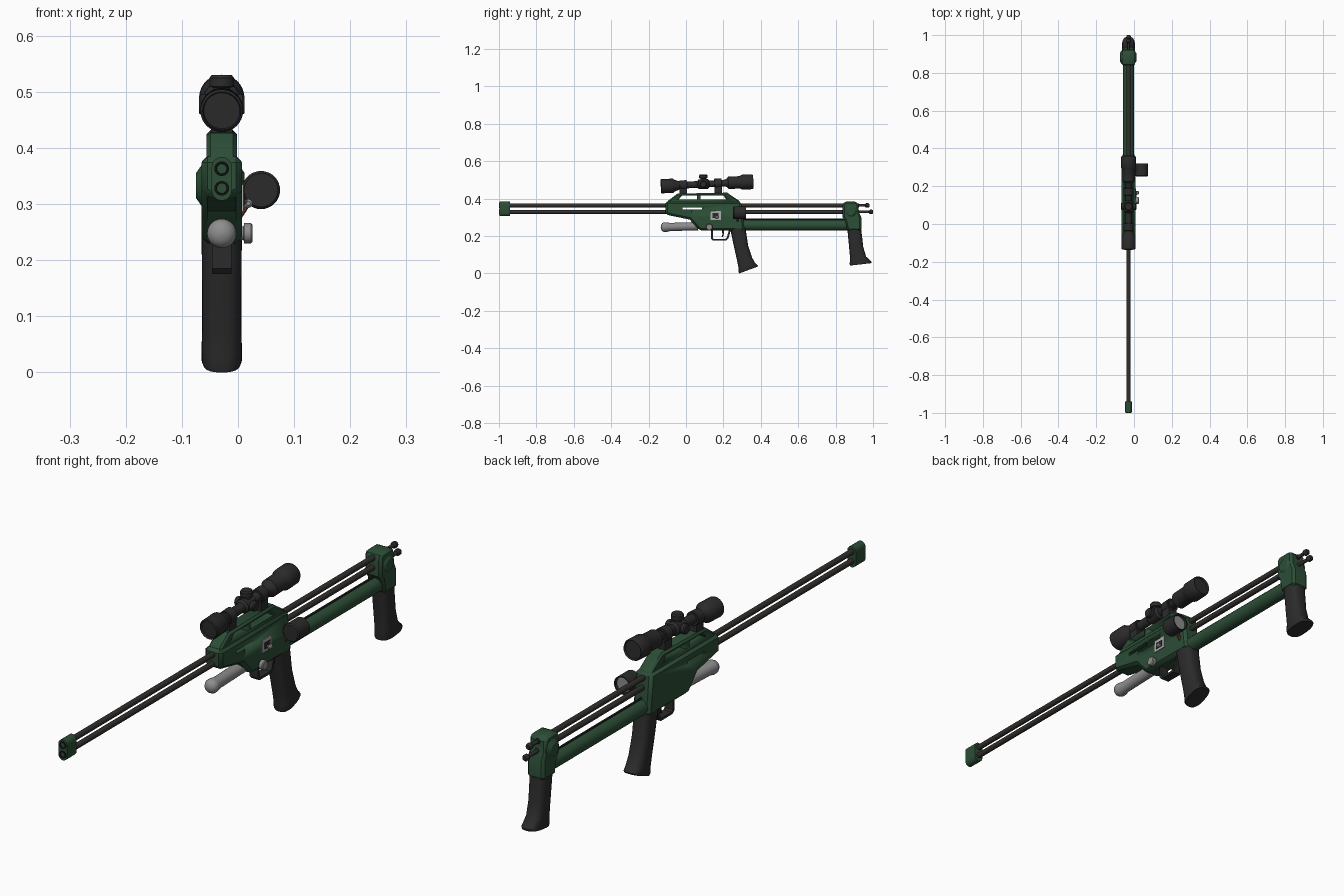
import bpy, bmesh, math
from mathutils import Vector

CX = -0.029  # centre line of the gun


def material(name, r, g, b):
    m = bpy.data.materials.new(name)
    m.diffuse_color = (r, g, b, 1)
    return m


GREEN = material("dark green", 0.025, 0.075, 0.037)
BLACK = material("black", 0.024, 0.024, 0.024)
STEEL = material("barrel steel", 0.032, 0.029, 0.026)
SILVER = material("silver", 0.27, 0.27, 0.27)
PLATE = material("light grey", 0.42, 0.42, 0.42)
RED = material("red brown", 0.16, 0.045, 0.03)
BORE = material("bore black", 0.006, 0.006, 0.006)


def finish(name, bm, mat, bevel=0.0, angle=35):
    bmesh.ops.recalc_face_normals(bm, faces=bm.faces)
    if bevel:
        edges = [e for e in bm.edges if len(e.link_faces) == 2
                 and e.calc_face_angle(0) > math.radians(40)]
        bmesh.ops.bevel(bm, geom=edges, offset=bevel, segments=1,
                        affect='EDGES', clamp_overlap=True)
    me = bpy.data.meshes.new(name)
    bm.to_mesh(me)
    bm.free()
    me.polygons.foreach_set("use_smooth", [True] * len(me.polygons))
    me.set_sharp_from_angle(angle=math.radians(angle))
    me.materials.append(mat)
    ob = bpy.data.objects.new(name, me)
    bpy.context.collection.objects.link(ob)
    return ob


def skin(bm, rings):
    n = len(rings[0])
    for a, b in zip(rings, rings[1:]):
        for i in range(n):
            bm.faces.new((a[i], a[(i + 1) % n], b[(i + 1) % n], b[i]))
    bm.faces.new(rings[0])
    bm.faces.new(rings[-1])


def lathe(name, pts, origin, axis, mat, seg=24):
    """Turn (radius, distance) points around an axis."""
    bm = bmesh.new()
    q = Vector(axis).to_track_quat('Z', 'Y')
    rings = []
    for r, t in pts:
        r = max(r, 0.0005)
        rings.append([bm.verts.new(Vector(origin) + q @ Vector((
            r * math.cos(2 * math.pi * i / seg),
            r * math.sin(2 * math.pi * i / seg), t))) for i in range(seg)])
    skin(bm, rings)
    return finish(name, bm, mat)


def rod(name, a, b, r, mat, seg=20):
    d = Vector(b) - Vector(a)
    return lathe(name, [(r, 0), (r, d.length)], a, d, mat, seg)


def prism(name, pts, lo, hi, mat, axis='x', bevel=0.0):
    """Extrude a (y, z) profile along x, or an (x, z) profile along y."""
    bm = bmesh.new()
    place = (lambda p, t: (t, p[0], p[1])) if axis == 'x' else (lambda p, t: (p[0], t, p[1]))
    skin(bm, [[bm.verts.new(place(p, t)) for p in pts] for t in (lo, hi)])
    return finish(name, bm, mat, bevel)


def rect(y0, y1, z0, z1):
    return [(y0, z0), (y1, z0), (y1, z1), (y0, z1)]


def grip(name, sections, half):
    """Loft rounded sections given by front and back (y, z) points."""
    bm = bmesh.new()
    rings = []
    for fy, fz, by, bz, k in sections:
        ring = []
        for i in range(32):
            a = 2 * math.pi * i / 32
            c, s = [math.copysign(abs(v) ** 0.75, v) for v in (math.cos(a), math.sin(a))]
            ring.append(bm.verts.new((CX + half * k * s, (fy + by) / 2 + c * (by - fy) / 2,
                                      (fz + bz) / 2 + c * (bz - fz) / 2)))
        rings.append(ring)
    skin(bm, rings)
    return finish(name, bm, BLACK, angle=45)


def cut(ob, cutters):
    """Subtract the cutters, keep the result and remove the cutters."""
    for c in cutters:
        m = ob.modifiers.new("cut", 'BOOLEAN')
        m.operation, m.solver, m.object = 'DIFFERENCE', 'EXACT', c
    bpy.context.view_layer.update()
    dg = bpy.context.evaluated_depsgraph_get()
    me = bpy.data.meshes.new_from_object(ob.evaluated_get(dg))
    ob.modifiers.clear()
    ob.data = me
    for c in cutters:
        bpy.data.objects.remove(c)


# Receiver with the see-through slit between the barrels
receiver = prism("receiver", [(-0.11, 0.385), (-0.11, 0.315), (0.02, 0.288), (0.072, 0.23),
                              (0.315, 0.23), (0.305, 0.30), (0.295, 0.385)],
                 CX - 0.036, CX + 0.036, GREEN, bevel=0.011)
cut(receiver, [prism("slit_cutter", rect(-0.02, 0.085, 0.341, 0.353), -0.2, 0.2, GREEN)])

# Scope rail on top with two windows
rail = prism("scope_rail", [(-0.105, 0.37), (-0.095, 0.39), (-0.045, 0.427), (0.22, 0.432),
                            (0.29, 0.385), (0.29, 0.37)],
             CX - 0.027, CX + 0.027, GREEN, bevel=0.007)
cut(rail, [prism("window_cutter", [(a, 0.395), (b, 0.395), (b2, 0.418), (a2, 0.418)], -0.2, 0.2, GREEN)
           for a, b, b2, a2 in ((-0.04, 0.06, 0.06, -0.02), (0.078, 0.215, 0.2, 0.078))])

# Two barrels running through the gun, with rear pull rods
for i, (z, end) in enumerate(((0.364, 0.98), (0.329, 1.0))):
    rod(f"barrel_{i}", (CX, -0.985, z), (CX, 0.925, z), 0.0105, STEEL)
    lathe(f"bore_{i}", [(0.013, 0.02), (0.013, 0), (0.009, 0), (0.008, 0.012), (0, 0.012)],
          (CX, -1, z - 0.001), (0, 1, 0), BORE)
    rod(f"pull_rod_{i}", (CX, 0.92, z), (CX, end - 0.01, z), 0.007, STEEL)
    lathe(f"pull_knob_{i}", [(0.007, 0), (0.012, 0.005), (0.012, 0.016), (0.008, 0.022)],
          (CX, end - 0.022, z), (0, 1, 0), BLACK)

# Muzzle block with rounded top and bottom
stadium = [(CX + 0.018 * math.cos(a), zc + 0.018 * math.sin(a))
           for zc, s in ((0.366, 0), (0.324, math.pi))
           for a in (s + math.pi * k / 8 for k in range(9))]
prism("muzzle_block", stadium, -0.997, -0.94, GREEN, axis='y')

# Stock tube and the thin rail above it
rod("stock_tube", (CX, 0.28, 0.258), (CX, 0.87, 0.258), 0.028, GREEN, 32)
rod("stock_rail", (CX, 0.29, 0.291), (CX, 0.85, 0.291), 0.004, BLACK, 8)

# Rear block with side bosses
prism("rear_block", [(0.838, 0.372), (0.85, 0.385), (0.91, 0.385), (0.922, 0.37), (0.924, 0.33),
                     (0.937, 0.30), (0.937, 0.228), (0.862, 0.228), (0.85, 0.285), (0.838, 0.30)],
      CX - 0.035, CX + 0.035, GREEN, bevel=0.011)
lathe("rear_boss", [(0.022, -0.0435), (0.037, -0.033), (0.037, 0.033), (0.022, 0.0435)],
      (-0.0315, 0.883, 0.333), (1, 0, 0), GREEN, 12)

# Two grips
grip("main_grip", [(0.235, 0.245, 0.318, 0.245, 1), (0.255, 0.15, 0.332, 0.15, 0.97),
                   (0.273, 0.07, 0.353, 0.085, 0.97), (0.281, 0.03, 0.37, 0.055, 1),
                   (0.281, 0.006, 0.384, 0.042, 1), (0.284, 0.0, 0.382, 0.036, 0.93)], 0.036)
grip("rear_grip", [(0.863, 0.235, 0.937, 0.235, 1), (0.872, 0.14, 0.948, 0.14, 0.95),
                   (0.877, 0.085, 0.963, 0.09, 0.95), (0.875, 0.05, 0.992, 0.063, 1),
                   (0.877, 0.042, 0.99, 0.055, 0.94)], 0.035)

# Trigger guard and trigger
prism("trigger_guard", [(0.135, 0.235), (0.135, 0.185), (0.145, 0.175), (0.215, 0.175),
                        (0.228, 0.19), (0.24, 0.235), (0.23, 0.235), (0.219, 0.194),
                        (0.211, 0.184), (0.15, 0.184), (0.144, 0.19), (0.144, 0.235)],
      CX - 0.017, CX + 0.017, BLACK)
prism("trigger", [(0.19, 0.235), (0.205, 0.235), (0.203, 0.21), (0.196, 0.193), (0.19, 0.195),
                  (0.195, 0.21)], CX - 0.006, CX + 0.006, BLACK)

# Silver fore cylinder under the receiver
lathe("fore_cylinder", [(0, 0), (0.012, 0.002), (0.021, 0.008), (0.026, 0.018), (0.026, 0.03),
                        (0.022, 0.05), (0.022, 0.2), (0, 0.2)],
      (CX, -0.135, 0.247), (0, 1, 0.03), SILVER, 32)

# Side drum with a bright rear disc, held by a red arm
drum = (0.041, 0.252, 0.325)
lathe("side_drum", [(0, 0), (0.03, 0), (0.034, 0.005), (0.034, 0.068), (0.03, 0.068),
                    (0.029, 0.056), (0, 0.056)], drum, (0, 1, 0), BLACK, 32)
lathe("drum_disc", [(0.028, 0.056), (0.028, 0.059), (0, 0.059)], drum, (0, 1, 0), SILVER, 32)
rod("drum_arm", (-0.002, 0.275, 0.272), (0.028, 0.275, 0.318), 0.006, RED, 10)
rod("drum_axle", (-0.005, 0.285, 0.33), (0.03, 0.285, 0.33), 0.01, BLACK, 12)

# Side plate, lever and selector knob
prism("side_plate", rect(0.13, 0.187, 0.287, 0.335), 0.005, 0.010, PLATE)
prism("side_plate_window", rect(0.142, 0.175, 0.297, 0.322), 0.008, 0.012, BLACK)
rod("side_lever", (0.006, 0.15, 0.308), (0.019, 0.165, 0.301), 0.004, SILVER, 10)
lathe("lever_tip", [(0.004, -0.009), (0.008, -0.005), (0.008, 0.005), (0.004, 0.009)],
      (0.018, 0.165, 0.301), (0, 1, 0), SILVER, 12)
lathe("selector_knob", [(0.012, 0), (0.012, 0.01), (0.018, 0.011), (0.018, 0.023), (0.015, 0.026)],
      (0.0, 0.125, 0.248), (1, 0, 0), SILVER, 24)

# Scope, slightly tilted
S0 = Vector((CX, -0.135, 0.466))
SD = Vector((0, 0.495, 0.025)).normalized()
lathe("scope_tube", [(0, 0.008), (0.032, 0.008), (0.034, 0), (0.038, 0.004), (0.038, 0.065),
                     (0.031, 0.075), (0.022, 0.1), (0.018, 0.115), (0.018, 0.345), (0.024, 0.355),
                     (0.033, 0.362), (0.033, 0.42), (0.036, 0.428), (0.040, 0.436), (0.040, 0.488),
                     (0.036, 0.496), (0.034, 0.488), (0, 0.488)], S0, SD, BLACK, 32)
lathe("scope_saddle", [(0.018, 0.195), (0.026, 0.203), (0.026, 0.252), (0.018, 0.26)], S0, SD, BLACK)
hub = S0 + SD * 0.228
cap = [(0.015, 0.02), (0.015, 0.03), (0.022, 0.032), (0.022, 0.047), (0.018, 0.0525)]
lathe("top_turret", cap, hub, (0, 0, 1), BLACK)
for side in (-1, 1):
    lathe(f"side_turret_{side}", [(r * 0.85, t * 0.78) for r, t in cap], hub, (side, 0, 0), BLACK)

# Scope mounts
for i, t in enumerate((0.12, 0.307)):
    p = S0 + SD * t
    lathe(f"mount_ring_{i}", [(0.024, -0.02), (0.026, -0.018), (0.026, 0.018), (0.024, 0.02)],
          p, SD, BLACK)
    prism(f"mount_foot_{i}", rect(p.y - 0.02, p.y + 0.02, 0.424, p.z), CX - 0.019, CX + 0.019, BLACK)
